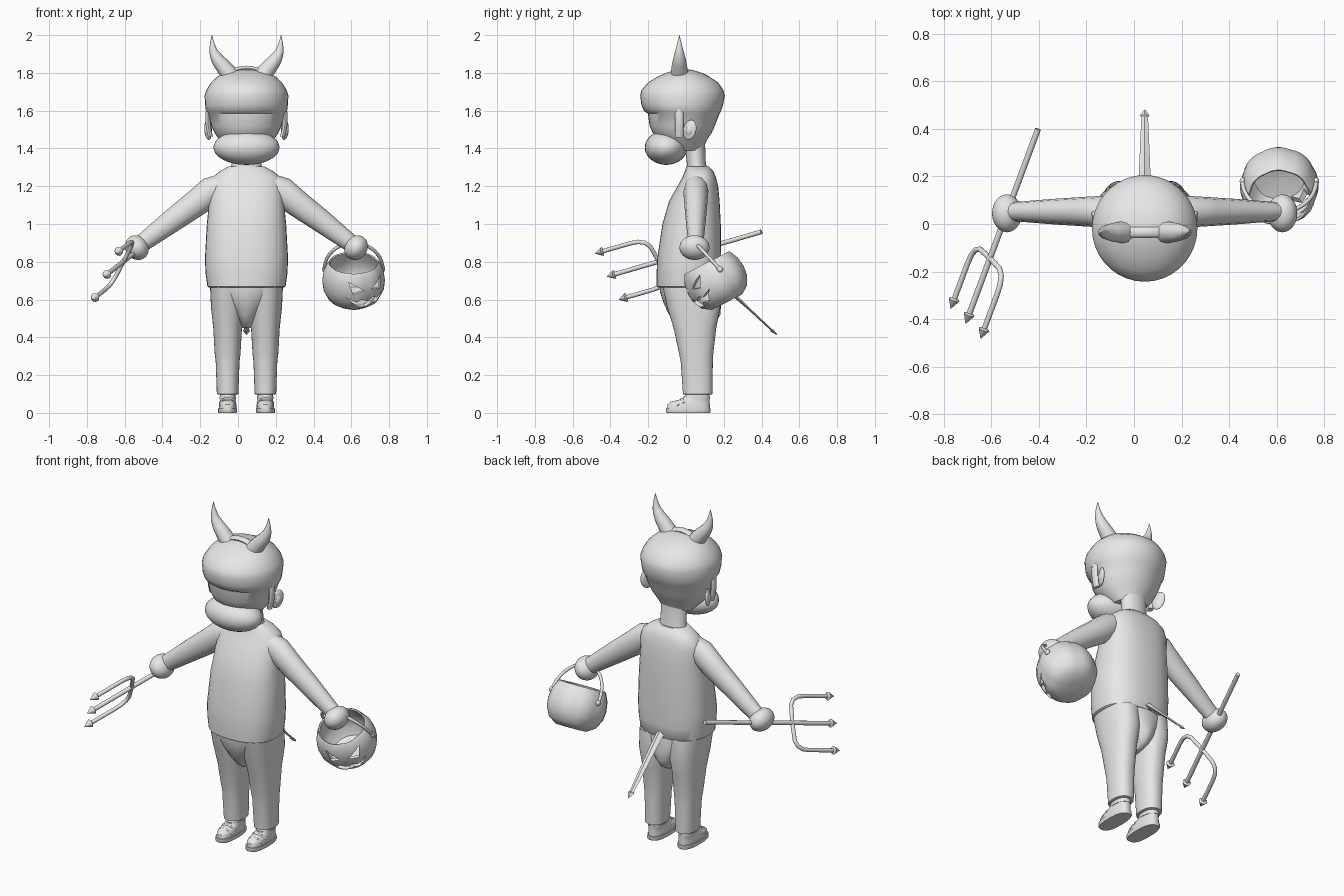
import bpy, bmesh
from math import sin, cos, pi, radians
from mathutils import Vector, Matrix

if "Cube" in bpy.data.objects:
    bpy.data.objects.remove(bpy.data.objects["Cube"])

GREY = bpy.data.materials.new("plain_grey")
GREY.use_nodes = True
GREY.diffuse_color = (0.8, 0.8, 0.8, 1)
GREY.node_tree.nodes["Principled BSDF"].inputs["Base Color"].default_value = (0.8, 0.8, 0.8, 1)
CX = 0.045  # body centre line


def finish(ob, angle=40):
    ob.data.materials.clear()
    ob.data.materials.append(GREY)
    bpy.ops.object.select_all(action='DESELECT')
    ob.select_set(True)
    bpy.context.view_layer.objects.active = ob
    bpy.ops.object.shade_smooth_by_angle(angle=radians(angle))
    return ob


def from_bmesh(name, bm, angle=40):
    bmesh.ops.recalc_face_normals(bm, faces=bm.faces)
    me = bpy.data.meshes.new(name)
    bm.to_mesh(me)
    bm.free()
    ob = bpy.data.objects.new(name, me)
    bpy.context.collection.objects.link(ob)
    return finish(ob, angle)


def skin(bm, rings):
    """Bridge equal rings of points and cap both ends."""
    loops = [[bm.verts.new(p) for p in ring] for ring in rings]
    n = len(loops[0])
    for a, b in zip(loops, loops[1:]):
        for i in range(n):
            j = (i + 1) % n
            bm.faces.new((a[i], a[j], b[j], b[i]))
    bm.faces.new(loops[0][::-1])
    bm.faces.new(loops[-1])


def spow(v, e):
    return (1 if v >= 0 else -1) * abs(v) ** e


def loft(name, sections, x=CX, power=2.0, n=36, angle=40):
    """Sections are (z, half width, front y, back y)."""
    bm = bmesh.new()
    e = 2 / power
    rings = []
    for z, hw, yf, yb in sections:
        ang = [2 * pi * i / n for i in range(n)]
        rings.append([(x + hw * spow(cos(a), e),
                       (yf + yb) / 2 + (yb - yf) / 2 * spow(sin(a), e), z) for a in ang])
    skin(bm, rings)
    return from_bmesh(name, bm, angle)


def tube(name, points, radii, smooth=False, squash=None, angle=40):
    """Round tube along points; squash is (axis scale, pivot) along y."""
    cu = bpy.data.curves.new(name, 'CURVE')
    cu.dimensions = '3D'
    cu.bevel_depth = 1.0
    cu.bevel_resolution = 4
    cu.use_fill_caps = True
    cu.resolution_u = 8
    sp = cu.splines.new('NURBS' if smooth else 'POLY')
    sp.points.add(len(points) - 1)
    if smooth:
        sp.order_u = 3
        sp.use_endpoint_u = True
    if not isinstance(radii, (list, tuple)):
        radii = [radii] * len(points)
    for pt, p, r in zip(sp.points, points, radii):
        pt.co = (*p, 1)
        pt.radius = r
    ob = bpy.data.objects.new(name, cu)
    bpy.context.collection.objects.link(ob)
    bpy.ops.object.select_all(action='DESELECT')
    ob.select_set(True)
    bpy.context.view_layer.objects.active = ob
    bpy.ops.object.convert(target='MESH')
    ob = bpy.context.view_layer.objects.active
    if squash:
        for v in ob.data.vertices:
            v.co.y = squash[1] + (v.co.y - squash[1]) * squash[0]
    return finish(ob, angle)


def ball(name, loc, radii, rot=None):
    bm = bmesh.new()
    bmesh.ops.create_uvsphere(bm, u_segments=28, v_segments=16, radius=1)
    m = Matrix.Translation(loc) @ (rot or Matrix()) @ Matrix.Diagonal((*radii, 1))
    bm.transform(m)
    return from_bmesh(name, bm)


# Head, muzzle and neck
loft("head", [(1.39, .09, -.08, .09), (1.44, .14, -.14, .108), (1.48, .168, -.175, .135),
              (1.52, .186, -.193, .153), (1.585, .205, -.202, .178), (1.598, .215, -.222, .186),
              (1.63, .219, -.236, .196), (1.68, .222, -.243, .206), (1.71, .212, -.235, .197),
              (1.75, .187, -.2, .17), (1.78, .155, -.15, .125), (1.8, .12, -.105, .085),
              (1.815, .07, -.06, .035), (1.82, .02, -.03, 0)])
ball("muzzle", (CX, -.105, 1.405), (.175, .113, .092))
loft("neck", [(1.24, .1, 0, .13), (1.32, .078, .005, .105), (1.45, .08, -.01, .1)])

# Torso and pelvis
loft("shirt", [(.665, .2, -.148, .178), (.67, .207, -.155, .182), (.74, .217, -.156, .186),
               (.82, .22, -.152, .186), (1.0, .21, -.125, .184), (1.12, .198, -.09, .178),
               (1.2, .193, -.045, .17), (1.25, .178, -.018, .158), (1.28, .14, -.006, .145),
               (1.305, .095, .002, .12)], power=2.4)
loft("pelvis", [(.45, .02, -.02, .11), (.48, .045, -.06, .16), (.52, .08, -.09, .182),
                (.58, .135, -.118, .186), (.64, .18, -.138, .182), (.69, .195, -.14, .175)])

# Horned headband
tube("headband", [(CX + .205 * cos(a), -.035, 1.56 + .265 * sin(a))
                  for a in [radians(-22 + 224 * i / 28) for i in range(29)]],
     .013, squash=(1.7, -.035))

for side, s in (("left", 1), ("right", -1)):
    # Limbs
    lx = CX + s * .1
    loft(side + "_leg", [(.098, .052, -.01, .135), (.1, .057, -.016, .14), (.27, .063, -.028, .142),
                         (.31, .068, -.036, .144), (.45, .076, -.066, .16),
                         (.56, .088, -.1, .182), (.67, .093, -.125, .172)], x=lx, power=2.3)
    arm = [(s * t + CX, .052, z) for t, z in
           ((.12, 1.2), (.19, 1.172), (.27, 1.108), (.39, 1.02), (.55, .9))]
    tube(side + "_arm", arm, [.068, .077, .071, .062, .047], squash=(.86, .052))
    ball(side + "_hand", (CX + s * .58, .045, .875), (.06, .08, .068),
         Matrix.Rotation(s * radians(35), 4, 'Y'))
    # Shoe with sole, upper, ankle trim and two straps
    loft(side + "_sole", [(0, .048, -.102, .127), (.006, .051, -.106, .131),
                          (.024, .05, -.105, .13)], x=lx, power=2.6)
    loft(side + "_shoe", [(.022, .046, -.1, .126), (.045, .046, -.098, .126), (.06, .042, -.08, .125),
                          (.068, .041, -.04, .125), (.085, .041, -.008, .125),
                          (.12, .04, .0, .122)], x=lx, power=2.4)
    for y, z in ((-.052, .061), (-.022, .073)):
        tube(side + "_shoe_strap", [(lx - .041, y + .012, z - .022), (lx - .025, y, z),
                                    (lx + .025, y, z), (lx + .041, y + .012, z - .022)], .007)
    loft(side + "_ankle_trim", [(.074, .044, -.014, .128), (.086, .044, -.012, .128)], x=lx)
    # Ear, with a raised inner fold
    tilt = Matrix.Rotation(s * radians(-25), 4, 'Z') @ Matrix.Rotation(radians(-15), 4, 'X')
    ball(side + "_ear", (CX + s * .203, .02, 1.498), (.014, .037, .054), tilt)
    ball(side + "_inner_ear", (CX + s * .206, .018, 1.495), (.016, .02, .03), tilt)
    # Horn
    horn = [(CX + s * t, -.035, z) for t, z in
            ((.085, 1.785), (.115, 1.825), (.155, 1.87), (.183, 1.93), (.183, 2.0))]
    tube(side + "_horn", horn, [.047, .043, .035, .018, .001], smooth=True)

# Tail: flat tapering strip with a pointed end
bm = bmesh.new()
rings = []
for y, z, hw, th in ((.15, .71, .026, .022), (.22, .655, .024, .012), (.34, .545, .019, .006),
                     (.452, .44, .014, .005), (.455, .437, .021, .009), (.48, .415, .003, .003)):
    rings.append([(CX - hw, y, z), (CX, y + th * .7, z + th * .7),
                  (CX + hw, y, z), (CX, y - th * .7, z - th * .7)])
skin(bm, rings)
from_bmesh("tail", bm, 30)

# Trident: shaft, bent side prongs and arrow points
mid = Vector((-.707, -.415, .723))
along = (Vector((-.405, .397, .958)) - mid).normalized()
across = Vector((.063, -.063, .122))
tube("trident_shaft", [mid + along * .03, mid + along * .9], .0125)
fork = [(1, .03), (1, .2), (.97, .245), (.86, .278), (.66, .296), (0, .3)]
fork += [(-u, t) for u, t in fork[-2::-1]]
tube("trident_fork", [mid + across * u + along * t for u, t in fork], .0115)
for u in (-1, 0, 1):
    tip = mid + across * u
    tube("trident_point", [tip - along * .005, tip + along * .038, tip + along * .044],
         [.001, .024, .012], angle=30)

# Pumpkin bucket: ribbed hollow lathe, tilted forward
profile = [(.02, -.13), (.09, -.13), (.135, -.1), (.16, -.05), (.166, 0), (.158, .055),
           (.138, .098), (.131, .105), (.125, .1), (.142, .05), (.15, 0), (.14, -.05),
           (.11, -.095), (.02, -.11)]
bm = bmesh.new()
N = 48
skin(bm, [[(r * k * cos(a), r * k * sin(a), h) for a, k in
           [(2 * pi * i / N, 1 - .025 * abs(cos(4 * pi * 2 * i / N)) ** 6) for i in range(N)]]
          for r, h in profile])
bucket = from_bmesh("pumpkin_bucket", bm)

# Carved face
eye = [(-.095, .065), (-.02, .015), (-.08, .0)]
mouth = [(-.11, -.025), (-.06, -.05), (-.035, -.035), (0, -.055), (.035, -.035),
         (.06, -.05), (.11, -.025), (.065, -.085), (.03, -.072), (0, -.095), (-.05, -.085)]
bm = bmesh.new()
for shape in (eye, [(-x, z) for x, z in eye], mouth):
    skin(bm, [[(x, y, z) for x, z in shape] for y in (-.25, -.08)])
cutter = from_bmesh("face_cutter", bm)
cutter.hide_render = True
mod = bucket.modifiers.new("carve", 'BOOLEAN')
mod.operation = 'DIFFERENCE'
mod.object = cutter
bpy.ops.object.select_all(action='DESELECT')
bucket.select_set(True)
bpy.context.view_layer.objects.active = bucket
bpy.ops.object.modifier_apply(modifier=mod.name)
bpy.data.objects.remove(cutter)
bucket.data.transform(Matrix.Translation((.612, .158, .702))
                      @ Matrix.Rotation(radians(27), 4, 'X') @ Matrix.Rotation(radians(28), 4, 'Z'))
finish(bucket, 35)

# Bucket handle, leaning forward into the hand
tube("bucket_handle", [(.612 + .155 * cos(a), .18 - .13 * sin(a), .76 + .14 * sin(a))
                       for a in [pi * i / 20 for i in range(21)]], .009)
for x in (.457, .767):
    ball("handle_peg", (x, .18, .76), (.012, .016, .016))
